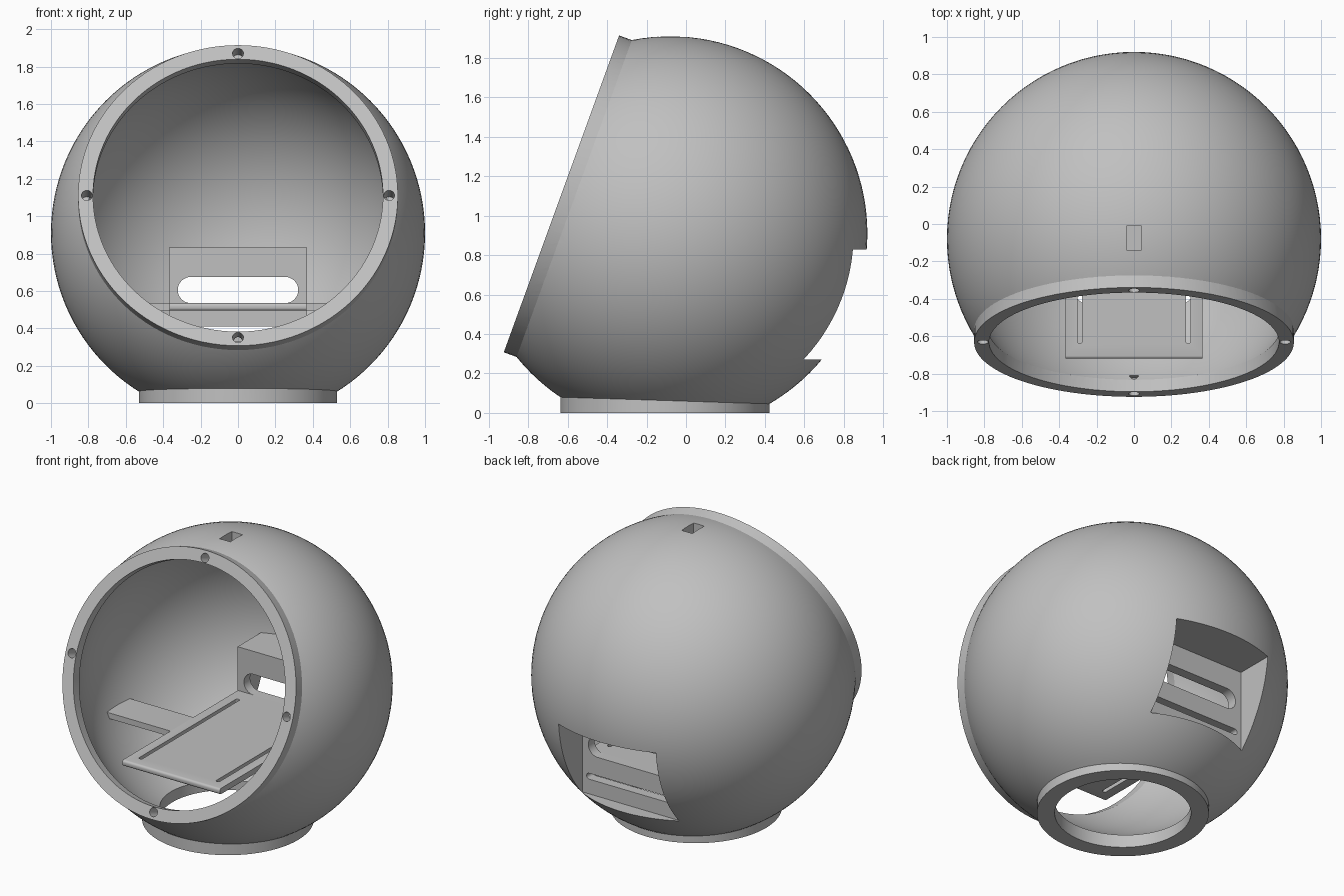
import bpy, bmesh, math
from mathutils import Matrix, Vector

if "Cube" in bpy.data.objects:
    bpy.data.objects.remove(bpy.data.objects["Cube"], do_unlink=True)

# Single plain grey
grey = bpy.data.materials.new("light_grey")
grey.use_nodes = True
colour = (0.53, 0.53, 0.53, 1)
grey.diffuse_color = colour
grey.node_tree.nodes["Principled BSDF"].inputs["Base Color"].default_value = colour

CENTRE = Vector((0, -0.08, 0.91))
WALL = 0.067
BASE_Y = -0.107
RIM = 0.587                       # distance of the rim plane from the centre
# Local z of this frame points out of the tilted front opening
FRONT = Matrix.Translation(CENTRE) @ Matrix.Rotation(math.radians(70), 4, 'X')


def to_object(name, bm, matrix=Matrix()):
    bm.transform(matrix)
    bmesh.ops.recalc_face_normals(bm, faces=bm.faces)
    mesh = bpy.data.meshes.new(name)
    bm.to_mesh(mesh)
    bm.free()
    mesh.materials.append(grey)
    obj = bpy.data.objects.new(name, mesh)
    bpy.context.collection.objects.link(obj)
    return obj


def ball(name, radius):
    bm = bmesh.new()
    bmesh.ops.create_uvsphere(bm, u_segments=112, v_segments=64, radius=radius)
    return to_object(name, bm, Matrix.Translation(CENTRE))


def tube(name, radius, z0, z1, matrix=Matrix(), sides=112):
    bm = bmesh.new()
    bmesh.ops.create_cone(bm, cap_ends=True, segments=sides, radius1=radius,
                          radius2=radius, depth=z1 - z0)
    return to_object(name, bm, matrix @ Matrix.Translation((0, 0, (z0 + z1) / 2)))


def box(name, low, high, matrix=Matrix()):
    bm = bmesh.new()
    bmesh.ops.create_cube(bm, size=1)
    low, high = Vector(low), Vector(high)
    place = Matrix.Translation((low + high) / 2) @ Matrix.Diagonal((*(high - low), 1))
    return to_object(name, bm, matrix @ place)


def slot(name, half_length, radius, depth, matrix):
    """Round-ended prism, long along local x and extruded along local z."""
    bm = bmesh.new()
    ring = []
    for side in (1, -1):
        for i in range(17):
            a = math.pi * (i / 16 - 0.5)
            ring.append(bm.verts.new((side * (half_length - radius + radius * math.cos(a)),
                                      side * radius * math.sin(a), -depth / 2)))
    face = bm.faces.new(ring)
    top = bmesh.ops.extrude_face_region(bm, geom=[face])["geom"]
    verts = [v for v in top if isinstance(v, bmesh.types.BMVert)]
    bmesh.ops.translate(bm, verts=verts, vec=(0, 0, depth))
    return to_object(name, bm, matrix)


def combine(target, tool, operation):
    mod = target.modifiers.new("combine", 'BOOLEAN')
    mod.object, mod.operation, mod.solver = tool, operation, 'EXACT'
    bpy.context.view_layer.objects.active = target
    bpy.ops.object.modifier_apply(modifier=mod.name)
    bpy.data.objects.remove(tool, do_unlink=True)


# Outer ball with front collar and foot ring
body = ball("ball_shell", 1.0)
combine(body, tube("collar", 0.855, 0.42, 0.65, FRONT), 'UNION')
combine(body, tube("foot", 0.53, -0.05, 0.3, Matrix.Translation((0, BASE_Y, 0))), 'UNION')
combine(body, box("front_trim", (-2, -2, RIM), (2, 2, 2), FRONT), 'DIFFERENCE')
combine(body, box("floor_trim", (-2, -2, -1), (2, 2, 0)), 'DIFFERENCE')

# Hollow inside, front opening and foot bore
combine(body, ball("hollow", 1.0 - WALL), 'DIFFERENCE')
combine(body, tube("opening", 0.775, 0.4, 0.8, FRONT), 'DIFFERENCE')
combine(body, tube("bore", 0.42, -0.2, 0.4, Matrix.Translation((0, BASE_Y, 0))), 'DIFFERENCE')

# Rear socket housing: thin-walled box let into the shell
housing = box("housing", (-0.369, 0.523, 0.267), (0.369, 1.2, 0.832))
combine(housing, ball("housing_trim", 0.97), 'INTERSECT')
combine(body, housing, 'UNION')
combine(body, box("rear_recess", (-0.366, 0.59, 0.27), (0.366, 1.3, 0.829)), 'DIFFERENCE')

# Cable slots through the rear plate
for half, radius, z in ((0.322, 0.07, 0.605), (0.335, 0.02, 0.39)):
    place = Matrix.Translation((0, 0.55, z)) @ Matrix.Rotation(math.pi / 2, 4, 'X')
    combine(body, slot("cable_slot", half, radius, 0.3, place), 'DIFFERENCE')

# Top vent and four screw holes in the rim
combine(body, box("top_vent", (-0.04, -0.14, 1.7), (0.04, -0.01, 2.1)), 'DIFFERENCE')
for i in range(4):
    a = i * math.pi / 2
    place = FRONT @ Matrix.Translation((0.808 * math.cos(a), 0.808 * math.sin(a), 0))
    combine(body, tube("screw_hole", 0.029, RIM - 0.1, RIM + 0.1, place, 24), 'DIFFERENCE')

# Shelf with a rounded front edge
shelf = box("shelf", (-0.367, -0.72, 0.495), (0.367, 0.54, 0.535))
bm = bmesh.new()
bm.from_mesh(shelf.data)
front_edges = [e for e in bm.edges
               if all(v.co.y < -0.7 for v in e.verts)
               and abs(e.verts[0].co.x - e.verts[1].co.x) > 0.1]
bmesh.ops.bevel(bm, geom=front_edges, offset=0.015, segments=4, profile=0.5, affect='EDGES')
bm.to_mesh(shelf.data)
bm.free()

# Cross bar carrying the shelf, ending inside the shell
bar = box("cross_bar", (-1, -0.2, 0.4955), (1, 0.045, 0.5345))
combine(bar, ball("bar_trim", 0.96), 'INTERSECT')
combine(shelf, bar, 'UNION')

# Long mounting slots in the shelf
for x in (-0.29, 0.29):
    place = Matrix.Translation((x, -0.11, 0.515)) @ Matrix.Rotation(math.pi / 2, 4, 'Z')
    combine(shelf, slot("mount_slot", 0.53, 0.013, 0.2, place), 'DIFFERENCE')

# Smooth shading with sharp edges kept
bpy.ops.object.select_all(action='DESELECT')
for obj in (body, shelf):
    obj.select_set(True)
    bpy.context.view_layer.objects.active = obj
bpy.ops.object.shade_smooth_by_angle(angle=math.radians(25))
